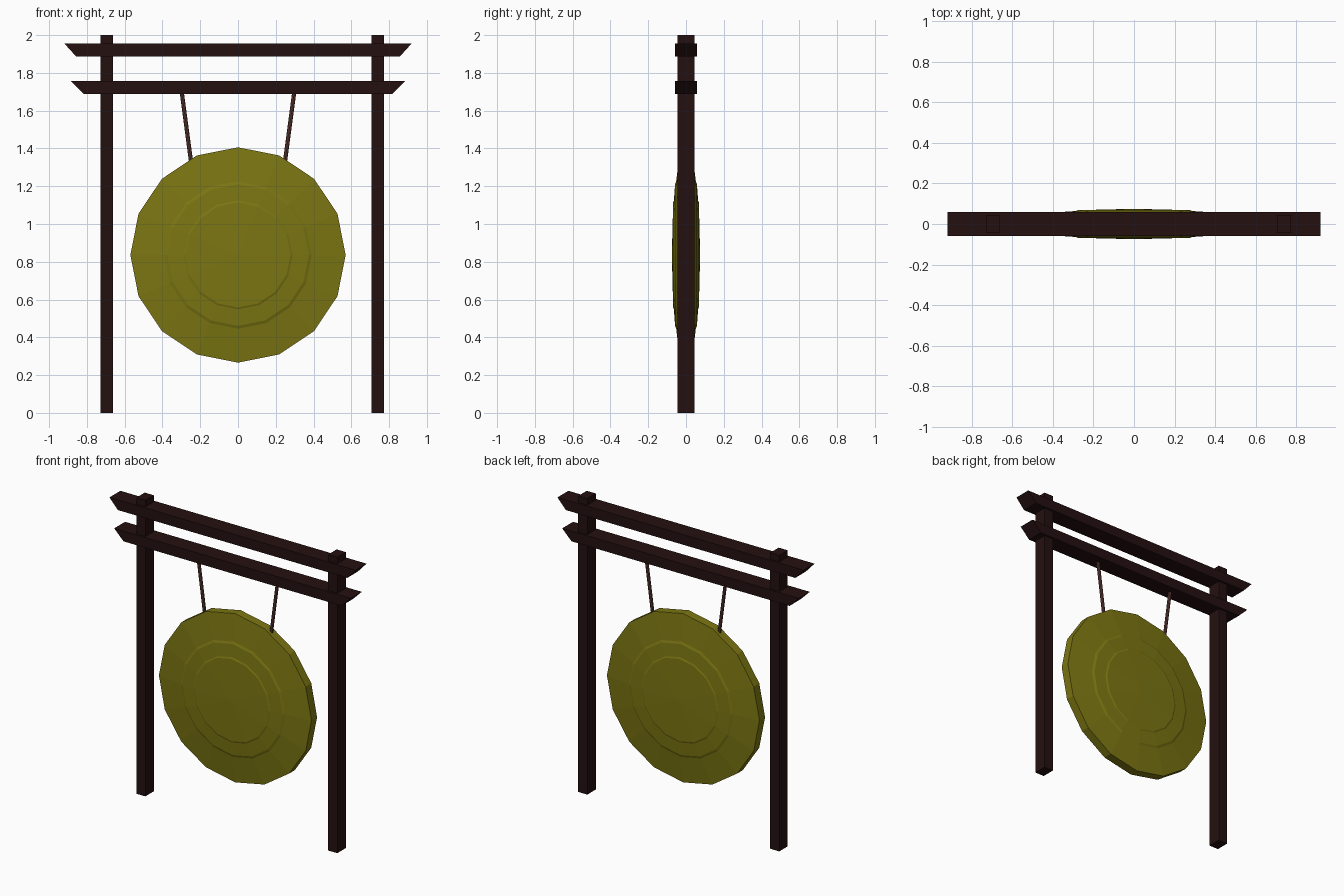
import bpy, bmesh
from math import pi
from mathutils import Matrix, Vector

cube = bpy.data.objects.get("Cube")
if cube:
    bpy.data.objects.remove(cube, do_unlink=True)


def material(name, rgb):
    mat = bpy.data.materials.new(name)
    mat.use_nodes = True
    color = (*rgb, 1)
    mat.diffuse_color = color
    mat.node_tree.nodes["Principled BSDF"].inputs["Base Color"].default_value = color
    return mat


wood = material("dark_wood", (0.018, 0.005, 0.005))
brass = material("aged_brass", (0.2, 0.18, 0.006))
rope = material("brown_rope", (0.12, 0.045, 0.037))


def finish(name, bm, mat):
    bmesh.ops.recalc_face_normals(bm, faces=bm.faces)
    mesh = bpy.data.meshes.new(name)
    bm.to_mesh(mesh)
    bm.free()
    mesh.materials.append(mat)
    obj = bpy.data.objects.new(name, mesh)
    bpy.context.collection.objects.link(obj)
    return obj


def prism(name, outline, half_depth, mat):
    """Extrude an x-z outline along y."""
    bm = bmesh.new()
    face = bm.faces.new([bm.verts.new((x, -half_depth, z)) for x, z in outline])
    extruded = bmesh.ops.extrude_face_region(bm, geom=[face])["geom"]
    verts = [v for v in extruded if isinstance(v, bmesh.types.BMVert)]
    bmesh.ops.translate(bm, verts=verts, vec=(0, 2 * half_depth, 0))
    return finish(name, bm, mat)


# Posts
for name, x in (("right_post", -0.695), ("left_post", 0.74)):
    a, b = x - 0.034, x + 0.034
    prism(name, [(a, 0), (b, 0), (b, 2), (a, 2)], 0.045, wood)

# Crossbeams with slanted ends
for name, z, top, bottom in (("upper_beam", 1.887, 0.92, 0.857),
                             ("lower_beam", 1.687, 0.885, 0.815)):
    prism(name, [(-bottom, z), (bottom, z), (top, z + 0.069), (-top, z + 0.069)], 0.058, wood)

# Gong: mirrored profile (radius, depth) spun about the y axis
half = [(0, 0.075), (0.278, 0.068), (0.288, 0.064), (0.375, 0.058), (0.39, 0.052), (0.57, 0.03)]
profile = half + [(r, -d) for r, d in reversed(half)]
bm = bmesh.new()
verts = [bm.verts.new((r, d, 0)) for r, d in profile]
edges = [bm.edges.new(pair) for pair in zip(verts, verts[1:])]
bmesh.ops.spin(bm, geom=verts + edges, cent=(0, 0, 0), axis=(0, 1, 0),
               angle=2 * pi, steps=16, use_merge=True)
bmesh.ops.remove_doubles(bm, verts=bm.verts, dist=0.0005)
bmesh.ops.translate(bm, verts=bm.verts, vec=(0, 0, 0.836))
finish("gong", bm, brass)

# Ropes
for name, side in (("right_rope", -1), ("left_rope", 1)):
    top, end = Vector((side * 0.298, 0, 1.7)), Vector((side * 0.248, 0, 1.325))
    axis = top - end
    bm = bmesh.new()
    bmesh.ops.create_cone(bm, cap_ends=True, segments=8, radius1=0.011, radius2=0.011,
                          depth=axis.length,
                          matrix=Matrix.Translation((top + end) / 2)
                          @ axis.to_track_quat("Z", "Y").to_matrix().to_4x4())
    finish(name, bm, rope)
